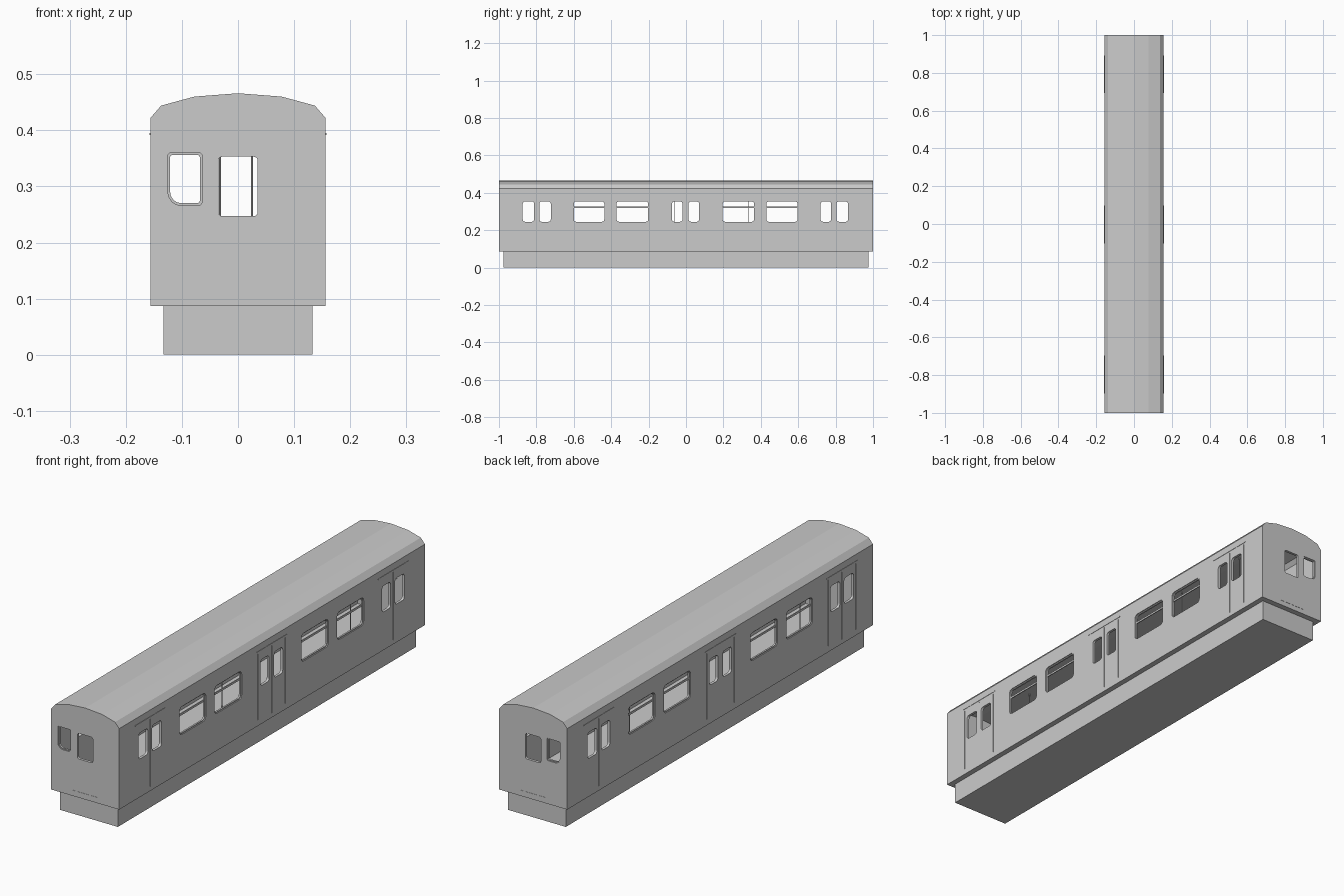
import bpy, bmesh, math
from mathutils import Vector

if "Cube" in bpy.data.objects:
    bpy.data.objects.remove(bpy.data.objects["Cube"])

W, T = 0.156, 0.011          # half width, wall thickness
OUTER = [(W, 0.087), (W, 0.422), (0.137, 0.444), (0.078, 0.46), (0, 0.466)]
INNER = [(W - T, 0.1), (W - T, 0.417), (0.131, 0.434), (0.076, 0.449), (0, 0.455)]


def make(name, bm):
    bmesh.ops.remove_doubles(bm, verts=bm.verts, dist=1e-6)
    me = bpy.data.meshes.new(name)
    bm.to_mesh(me)
    bm.free()
    ob = bpy.data.objects.new(name, me)
    bpy.context.collection.objects.link(ob)
    return ob


def prism(bm, loop_a, loop_b, flip=False):
    a = [bm.verts.new(p) for p in loop_a]
    b = [bm.verts.new(p) for p in loop_b]
    n = len(a)
    faces = [bm.faces.new(a), bm.faces.new(b[::-1])]
    for i in range(n):
        j = (i + 1) % n
        faces.append(bm.faces.new((a[j], a[i], b[i], b[j])))
    bmesh.ops.recalc_face_normals(bm, faces=faces)
    if flip:
        bmesh.ops.reverse_faces(bm, faces=faces)


def box(bm, lo, hi):
    ring = lambda z: [(lo[0], lo[1], z), (hi[0], lo[1], z), (hi[0], hi[1], z), (lo[0], hi[1], z)]
    prism(bm, ring(lo[2]), ring(hi[2]))


def rounded(u0, u1, z0, z1, radii, seg=4):
    # corner order: bottom-left, bottom-right, top-right, top-left
    pts = []
    for k, (u, z, su, sz) in enumerate([(u0, z0, 1, 1), (u1, z0, -1, 1), (u1, z1, -1, -1), (u0, z1, 1, -1)]):
        r = radii[k]
        for i in range(seg + 1):
            t = math.pi + k * math.pi / 2 + i * math.pi / 2 / seg
            pts.append((u + su * r + r * math.cos(t), z + sz * r + r * math.sin(t)))
    return pts


def on_wall(pts, wall, s, d):
    # place 2D wall coordinates on a side (x) or end (y) wall
    return [(s * d, u, z) if wall == 'side' else (u, s * d, z) for u, z in pts]


def frame(bm, outer, inner, wall, s, d0, d1):
    loops = [[bm.verts.new(p) for p in on_wall(l, wall, s, d)]
             for l, d in ((outer, d0), (outer, d1), (inner, d1), (inner, d0))]
    n, faces = len(outer), []
    for k in range(4):
        a, b = loops[k], loops[(k + 1) % 4]
        for i in range(n):
            j = (i + 1) % n
            faces.append(bm.faces.new((a[i], a[j], b[j], b[i])))
    bmesh.ops.recalc_face_normals(bm, faces=faces)


# body shell with hollow saloon
bm = bmesh.new()
for prof, y, flip in ((OUTER, 1.0, False), (INNER, 1.0 - T, True)):
    full = prof + [(-x, z) for x, z in prof[-2::-1]]
    prism(bm, [(x, -y, z) for x, z in full], [(x, y, z) for x, z in full], flip)
body = make("carriage_body", bm)

# openings
DOORS = [(-0.873, -0.812), (-0.784, -0.723), (-0.075, -0.019),
         (0.014, 0.07), (0.72, 0.776), (0.805, 0.866)]
BIG = [(-0.6, -0.437), (-0.371, -0.202), (0.196, 0.364), (0.43, 0.596)]
Z0, Z1 = 0.245, 0.353
cut, frames, bars = bmesh.new(), bmesh.new(), bmesh.new()


def opening(u0, u1, z0, z1, r, wall, s, d):
    p = rounded(u0, u1, z0, z1, r)
    prism(cut, on_wall(p, wall, s, d - 0.025), on_wall(p, wall, s, d + 0.02))


for s in (-1, 1):
    for a, b in DOORS:
        opening(a, b, Z0, Z1, [0.012] * 4, 'side', s, W)
    for a, b in BIG:
        e = 0.004
        opening(a - e, b + e, Z0 - e, Z1 + e, [0.016] * 4, 'side', s, W)
        frame(frames, rounded(a - e, b + e, Z0 - e, Z1 + e, [0.016] * 4),
              rounded(a, b, Z0, Z1, [0.012] * 4), 'side', s, W - T, W - 0.004)
        x = sorted((s * (W - 0.009), s * (W - 0.005)))
        box(bars, (x[0], a - 0.001, 0.318), (x[1], b + 0.001, 0.326))
    # door seams: centre joint, outer edges and threshold
    for c in (-0.797, -0.003, 0.793):
        x = sorted((s * (W - 0.002), s * (W + 0.01)))
        box(cut, (x[0], c - 0.0015, 0.105), (x[1], c + 0.0015, 0.385))
        for e in (-0.09, 0.09):
            box(cut, (x[0], c + e - 0.001, 0.112), (x[1], c + e + 0.001, 0.385))
    # cab and gangway-door windows on each end
    opening(-0.035, 0.035, 0.247, 0.353, [0.007] * 4, 'end', s, 1.0)
    cab = [0.024, 0.007, 0.006, 0.006]
    opening(-0.125, -0.064, 0.266, 0.36, cab, 'end', s, 1.0)
    frame(frames, rounded(-0.125, -0.064, 0.266, 0.36, cab),
          rounded(-0.121, -0.068, 0.27, 0.356, [0.02, 0.005, 0.004, 0.004]), 'end', s, 1 - T, 0.997)

# cut the openings
cutter = make("opening_cutter", cut)
cutter.hide_render = True
mod = body.modifiers.new("openings", 'BOOLEAN')
mod.operation, mod.solver, mod.object = 'DIFFERENCE', 'EXACT', cutter
bpy.context.view_layer.objects.active = body
body.select_set(True)
bpy.ops.object.modifier_apply(modifier=mod.name)
bpy.data.objects.remove(cutter)

make("window_frames", frames)
make("window_transoms", bars)

# drip strips above the doors
bm = bmesh.new()
for s in (-1, 1):
    for c in (-0.797, -0.003, 0.793):
        x = sorted((s * (W - 0.001), s * (W + 0.0015)))
        box(bm, (x[0], c - 0.1, 0.392), (x[1], c + 0.1, 0.395))
make("drip_strips", bm)

# underframe
bm = bmesh.new()
box(bm, (-0.133, -0.976, 0), (0.133, 0.976, 0.088))
make("underframe", bm)

# end steps
bm = bmesh.new()
for s in (-1, 1):
    y = sorted((s * 0.999, s * 1.001))
    box(bm, (-0.06, y[0], 0.108), (0.06, y[1], 0.111))
make("end_steps", bm)

# interior grab poles
for i, (x, y) in enumerate([(-0.032, -0.06), (0.025, 0.335), (0.025, 0.7), (-0.032, -0.7)]):
    bpy.ops.mesh.primitive_cylinder_add(vertices=8, radius=0.002, depth=0.352, location=(x, y, 0.276))
    bpy.context.object.name = f"grab_pole_{i + 1}"
